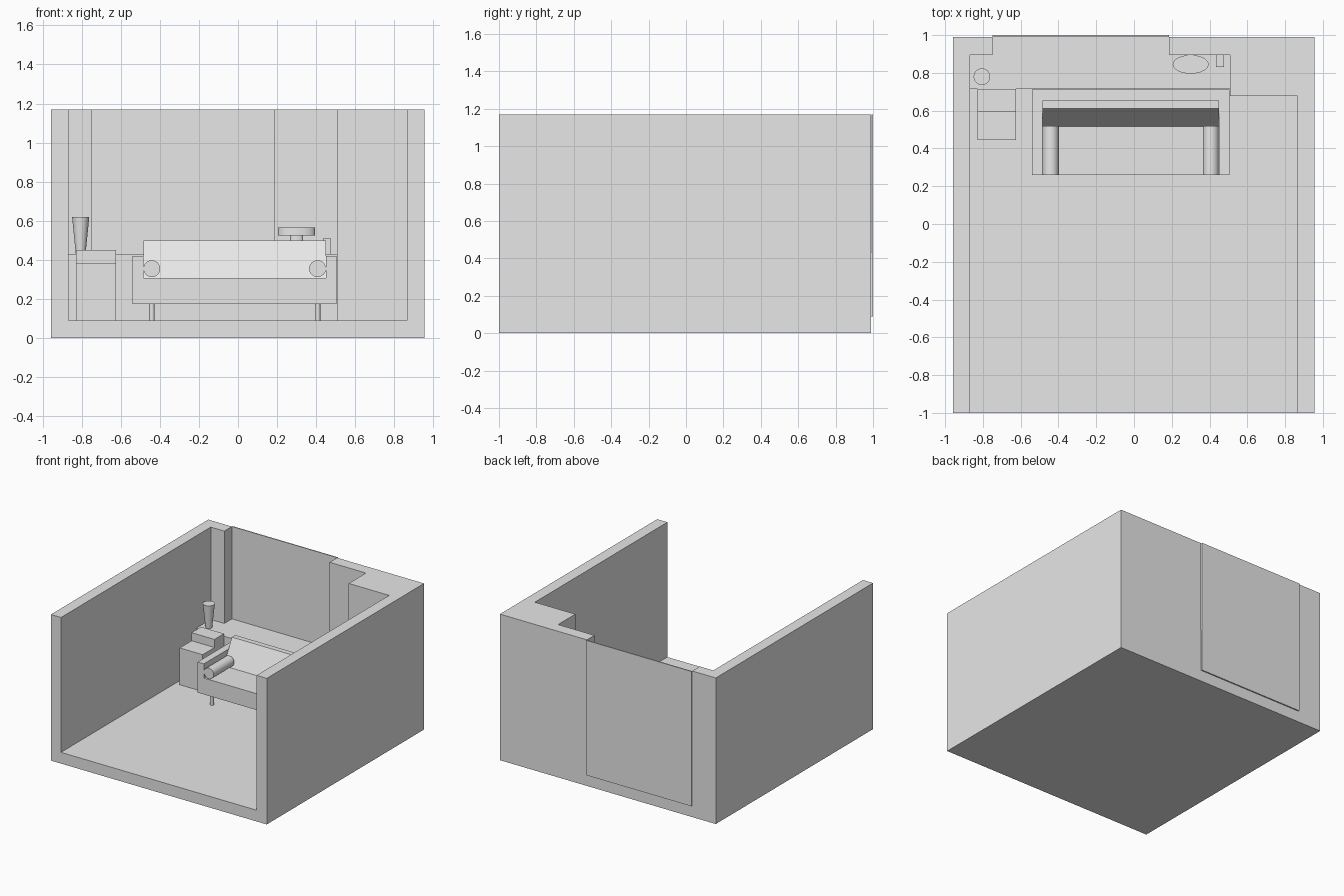
import bpy
import bmesh
import math
from mathutils import Matrix, Vector

old = bpy.data.objects.get("Cube")
if old:
    bpy.data.objects.remove(old, do_unlink=True)

# Single plain grey
grey = bpy.data.materials.new("plain grey")
grey.use_nodes = True
grey.diffuse_color = (0.8, 0.8, 0.8, 1)
grey.node_tree.nodes["Principled BSDF"].inputs["Base Color"].default_value = (0.8, 0.8, 0.8, 1)


def finish(name, bm):
    bmesh.ops.recalc_face_normals(bm, faces=bm.faces)
    mesh = bpy.data.meshes.new(name)
    bm.to_mesh(mesh)
    bm.free()
    mesh.materials.append(grey)
    obj = bpy.data.objects.new(name, mesh)
    bpy.context.collection.objects.link(obj)
    return obj


def prism(name, outline, lo, hi, axis="z"):
    """Extrude a flat outline: (x, y) along z, or (y, z) along x."""
    place = (lambda a, b: (a, b, lo)) if axis == "z" else (lambda a, b: (lo, a, b))
    direction = Vector((0, 0, hi - lo)) if axis == "z" else Vector((hi - lo, 0, 0))
    bm = bmesh.new()
    face = bm.faces.new([bm.verts.new(place(a, b)) for a, b in outline])
    top = bmesh.ops.extrude_face_region(bm, geom=[face])["geom"]
    bmesh.ops.translate(bm, vec=direction,
                        verts=[v for v in top if isinstance(v, bmesh.types.BMVert)])
    return finish(name, bm)


def box(name, x, y, z):
    corners = [(x[0], y[0]), (x[1], y[0]), (x[1], y[1]), (x[0], y[1])]
    return prism(name, corners, *z)


def round_part(name, centre, r_low, r_high, length, along_y=False, squash=1.0):
    bm = bmesh.new()
    turn = Matrix.Rotation(-math.pi / 2, 4, "X") if along_y else Matrix.Identity(4)
    bmesh.ops.create_cone(bm, cap_ends=True, segments=32, radius1=r_low, radius2=r_high,
                          depth=length,
                          matrix=Matrix.Translation(centre) @ turn @ Matrix.Diagonal((1, squash, 1, 1)))
    obj = finish(name, bm)
    bpy.ops.object.select_all(action="DESELECT")
    obj.select_set(True)
    bpy.context.view_layer.objects.active = obj
    bpy.ops.object.shade_smooth_by_angle(angle=math.radians(40))
    return obj


def carve(target, cutter):
    cutter.hide_render = True
    mod = target.modifiers.new("carve", "BOOLEAN")
    mod.operation = "DIFFERENCE"
    mod.solver = "EXACT"
    mod.object = cutter
    bpy.context.view_layer.objects.active = target
    bpy.ops.object.modifier_apply(modifier=mod.name)
    bpy.data.objects.remove(cutter, do_unlink=True)


# Room shell: solid block with the interior and rear opening carved out
FLOOR, TOP = 0.09, 1.17
room = box("room_shell", (-0.957, 0.955), (-1, 0.99), (0, TOP))
interior = [(-0.868, -1.1), (0.865, -1.1), (0.865, 0.677), (0.507, 0.677), (0.507, 0.895),
            (0.185, 0.895), (0.185, 1.1), (-0.748, 1.1), (-0.748, 0.895), (-0.868, 0.895)]
carve(room, prism("interior_cutter", interior, FLOOR, TOP + 0.2))
box("rear_panel", (-0.748, 0.185), (0.992, 1.0), (FLOOR, TOP))

# Raised counter following the rear wall
counter_plan = [(-0.868, 0.715), (0.507, 0.715), (0.507, 0.895), (0.185, 0.895),
                (0.185, 0.992), (-0.748, 0.992), (-0.748, 0.895), (-0.868, 0.895)]
prism("counter", counter_plan, FLOOR, 0.43)

# Stepped side cabinet
steps = [(0.445, FLOOR), (0.715, FLOOR), (0.715, 0.45), (0.595, 0.45),
         (0.595, 0.385), (0.445, 0.385)]
prism("stepped_cabinet", steps, -0.828, -0.625, axis="x")

# Sofa with sunken seat, leaning backrest, bolsters and legs
sofa = box("sofa_frame", (-0.54, 0.505), (0.26, 0.713), (0.175, 0.42))
carve(sofa, box("seat_cutter", (-0.484, 0.45), (0.1, 0.655), (0.306, 0.6)))
back_profile = [(0.515, 0.306), (0.655, 0.306), (0.655, 0.5), (0.612, 0.5)]
prism("sofa_backrest", back_profile, -0.484, 0.45, axis="x")
for side, x in (("right", -0.441), ("left", 0.407)):
    round_part(side + "_bolster", (x, 0.39, 0.355), 0.043, 0.043, 0.26, along_y=True)
    for end, y in (("front", 0.3), ("back", 0.66)):
        round_part(f"{end}_{side}_leg", (x, y, 0.1325), 0.014, 0.014, 0.085)

# Tapered vase and oval stand on the counter, with a small block beside it
round_part("vase", (-0.805, 0.78, 0.525), 0.025, 0.044, 0.19)
round_part("stand_stem", (0.3, 0.845, 0.478), 0.033, 0.033, 0.096, squash=0.52)
round_part("stand_top", (0.3, 0.845, 0.545), 0.095, 0.095, 0.04, squash=0.52)
box("small_block", (0.434, 0.477), (0.83, 0.895), (0.43, 0.51))
